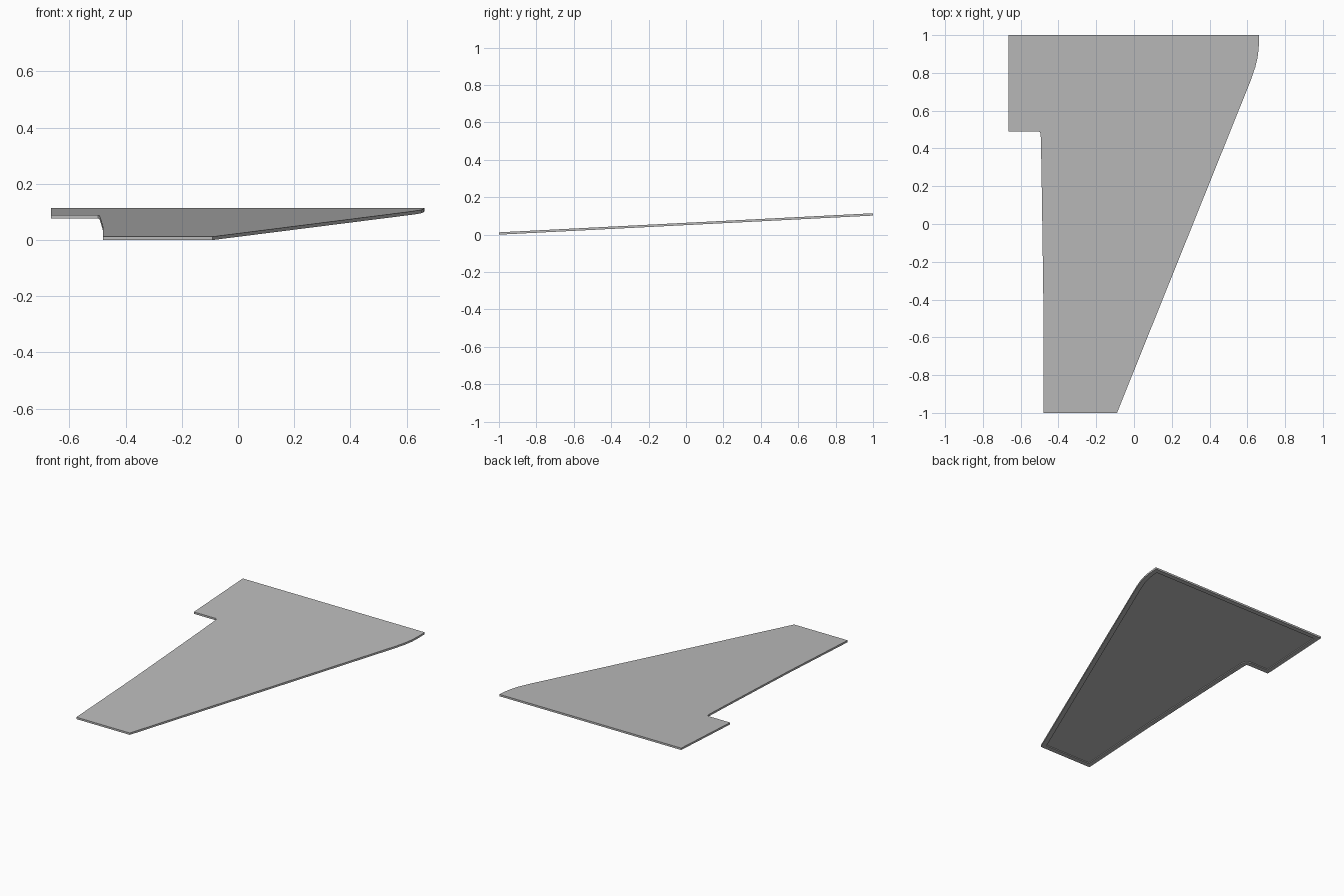
import bpy
import bmesh

cube = bpy.data.objects.get("Cube")
if cube:
    bpy.data.objects.remove(cube, do_unlink=True)

THICKNESS = 0.0125
SLOPE = 0.051        # rise of the panel per unit towards the back
RIM = 0.03           # width of the raised border underneath
RECESS = 0.006       # depth of the hollow underneath

grey = bpy.data.materials.new("plain_grey")
grey.use_nodes = True
colour = (0.5, 0.5, 0.5, 1)
grey.diffuse_color = colour
grey.node_tree.nodes["Principled BSDF"].inputs["Base Color"].default_value = colour

# Wing outline: tip, swept edge with rounded root corner, root, notched rear edge
outline = [
    (-0.48, -1), (-0.09, -1),
    (0.618, 0.76), (0.642, 0.83), (0.654, 0.88), (0.66, 0.93), (0.663, 1),
    (-0.665, 1), (-0.665, 0.49),
    (-0.507, 0.49), (-0.498, 0.486), (-0.494, 0.475),
    (-0.49, 0.3), (-0.484, -0.1), (-0.48, -0.4),
]

bm = bmesh.new()


def ring(height):
    """Outline vertices on the sloping plane, lifted by height."""
    return [bm.verts.new((x, y, SLOPE * (y + 1) + height)) for x, y in outline]


# Sloping plate: two caps joined by vertical side walls
lower, upper = ring(0), ring(THICKNESS)
bm.faces.new(upper)
underside = bm.faces.new(lower[::-1])
for i in range(len(outline)):
    bm.faces.new((lower[i - 1], lower[i], upper[i], upper[i - 1]))
bm.normal_update()

# Shallow hollow with a border on the underside
for width in (RIM, 0.0005):
    bmesh.ops.inset_region(bm, faces=[underside], thickness=width, use_even_offset=True)
bmesh.ops.translate(bm, verts=underside.verts[:], vec=(0, 0, RECESS))

mesh = bpy.data.meshes.new("wing_panel")
bm.to_mesh(mesh)
bm.free()
mesh.materials.append(grey)
wing = bpy.data.objects.new("wing_panel", mesh)
bpy.context.collection.objects.link(wing)
